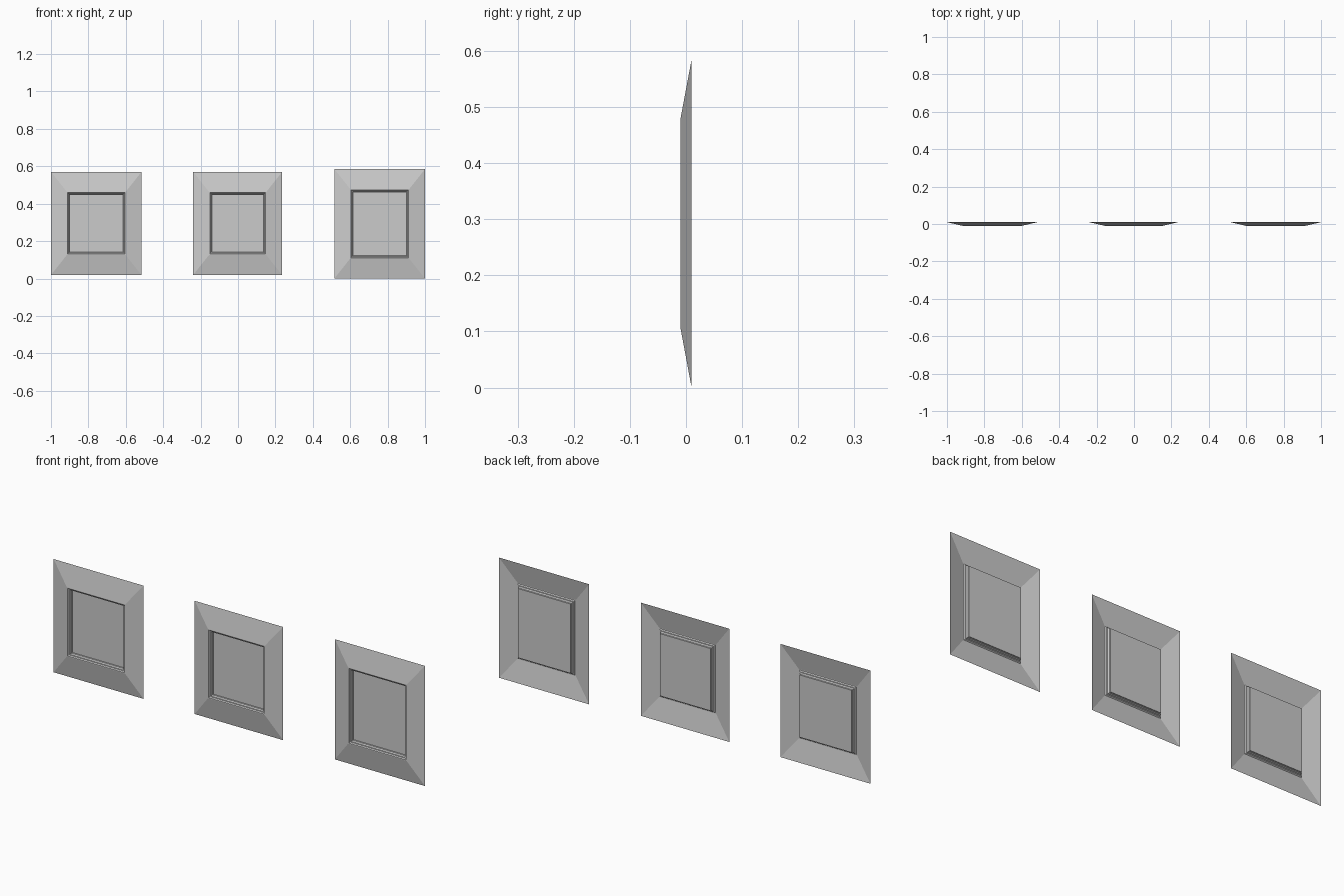
import bpy

cube = bpy.data.objects.get("Cube")
if cube:
    bpy.data.objects.remove(cube, do_unlink=True)

grey = bpy.data.materials.new("plain grey")
grey.use_nodes = True
colour = (0.6, 0.6, 0.6, 1)
grey.diffuse_color = colour
grey.node_tree.nodes["Principled BSDF"].inputs["Base Color"].default_value = colour

# Section of the frame from its outer edge inward: x inset, z inset, depth
BEVEL = [(0, 0, 0.01), (0.085, 0.107, -0.01)]
# Stepped moulding inside the bevel: inset, depth
MOULDING = [(0.004, -0.01), (0.008, -0.005), (0.012, -0.004),
            (0.015, 0.004), (0.017, 0.005), (0.017, 0.009)]
SECTION = BEVEL + [(0.085 + i, 0.107 + i, y) for i, y in MOULDING]


def raised_panel(name, x0, x1, z0, z1):
    """Open shell: mitred rings of the section, closed by a flat field."""
    verts, faces = [], []
    for dx, dz, y in SECTION:
        verts += [(x0 + dx, y, z0 + dz), (x1 - dx, y, z0 + dz),
                  (x1 - dx, y, z1 - dz), (x0 + dx, y, z1 - dz)]
    for ring in range(len(SECTION) - 1):
        a, b = ring * 4, ring * 4 + 4
        for i in range(4):
            j = (i + 1) % 4
            faces.append((a + i, a + j, b + j, b + i))
    last = len(verts) - 4
    faces.append(tuple(range(last, last + 4)))
    mesh = bpy.data.meshes.new(name)
    mesh.from_pydata(verts, [], faces)
    mesh.materials.append(grey)
    bpy.context.collection.objects.link(bpy.data.objects.new(name, mesh))


raised_panel("right_panel", -1.0, -0.516, 0.019, 0.57)
raised_panel("middle_panel", -0.24, 0.236, 0.019, 0.57)
raised_panel("left_panel", 0.515, 1.0, 0.0, 0.585)
